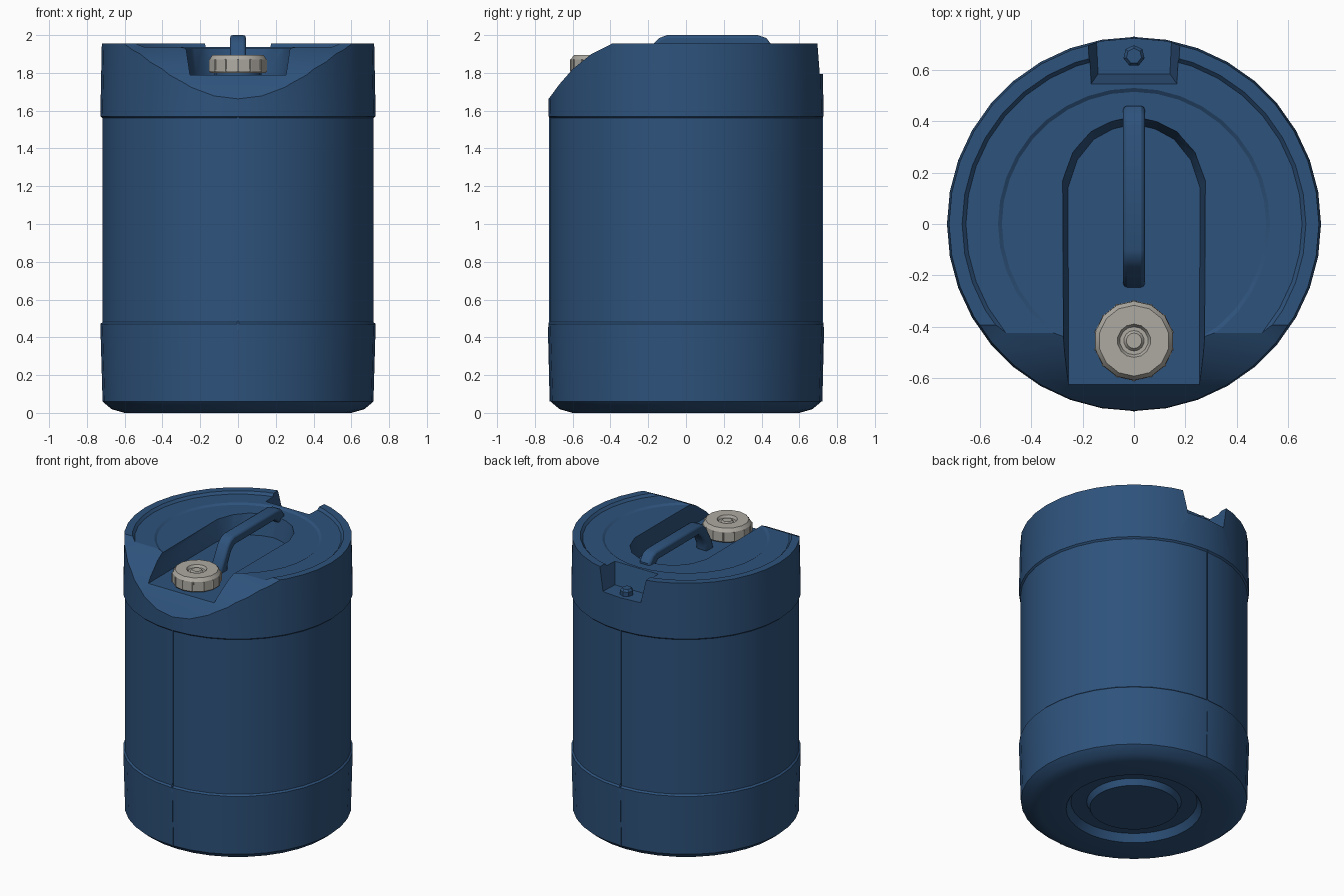
import bpy, bmesh, math

if "Cube" in bpy.data.objects:
    bpy.data.objects.remove(bpy.data.objects["Cube"])


def material(name, rgb):
    m = bpy.data.materials.new(name)
    m.diffuse_color = (*rgb, 1)
    m.use_nodes = True
    m.node_tree.nodes["Principled BSDF"].inputs["Base Color"].default_value = m.diffuse_color
    return m


BLUE = material("blue_plastic", (0.027, 0.085, 0.2))
GREY = material("cap_plastic", (0.42, 0.40, 0.36))


def finish(name, bm, mat, angle=None):
    bmesh.ops.recalc_face_normals(bm, faces=bm.faces)
    me = bpy.data.meshes.new(name)
    bm.to_mesh(me)
    bm.free()
    ob = bpy.data.objects.new(name, me)
    bpy.context.collection.objects.link(ob)
    me.materials.append(mat)
    if angle:
        smooth(ob, angle)
    return ob


def smooth(ob, angle):
    bpy.ops.object.select_all(action='DESELECT')
    ob.select_set(True)
    bpy.context.view_layer.objects.active = ob
    bpy.ops.object.shade_smooth_by_angle(angle=math.radians(angle))


def lathe(name, profile, n, mat, centre=(0, 0), angle=None):
    """Closed solid of revolution; profile is (radius, z), starting and ending on the axis."""
    bm = bmesh.new()
    rings = []
    for r, z in profile:
        count = n if r > 0 else 1
        rings.append([bm.verts.new((centre[0] + r * math.sin(2 * math.pi * i / n),
                                    centre[1] + r * math.cos(2 * math.pi * i / n), z))
                      for i in range(count)])
    for a, b in zip(rings, rings[1:]):
        for i in range(n):
            j = (i + 1) % n
            quad = [a[i % len(a)], a[j % len(a)], b[j % len(b)], b[i % len(b)]]
            bm.faces.new(list(dict.fromkeys(quad)))
    return finish(name, bm, mat, angle)


def loft(name, loop_a, loop_b, mat):
    """Solid between two matching 3D loops."""
    bm = bmesh.new()
    a = [bm.verts.new(p) for p in loop_a]
    b = [bm.verts.new(p) for p in loop_b]
    bm.faces.new(a)
    bm.faces.new(b)
    for i in range(len(a)):
        j = (i + 1) % len(a)
        bm.faces.new((a[i], a[j], b[j], b[i]))
    return finish(name, bm, mat)


def side_prism(name, yz, half, mat):
    return loft(name, [(-half, y, z) for y, z in yz], [(half, y, z) for y, z in yz], mat)


def cut(ob, cutter):
    mod = ob.modifiers.new("cut", 'BOOLEAN')
    mod.operation, mod.solver, mod.object = 'DIFFERENCE', 'EXACT', cutter
    bpy.ops.object.select_all(action='DESELECT')
    bpy.context.view_layer.objects.active = ob
    ob.select_set(True)
    bpy.ops.object.modifier_apply(modifier=mod.name)
    bpy.data.objects.remove(cutter)


# Drum body: grooved base, two raised bands, rim and stepped lid
body = lathe("drum_body", [
    (0, 0.01), (0.28, 0.01), (0.30, 0.05), (0.40, 0.05), (0.43, 0.0), (0.60, 0.0),
    (0.67, 0.02), (0.717, 0.06), (0.729, 0.47), (0.718, 0.48), (0.718, 1.56),
    (0.729, 1.57), (0.721, 1.955), (0.67, 1.955), (0.655, 1.938), (0.53, 1.938),
    (0.515, 1.928), (0, 1.928)], 36, BLUE)

# Sloped front shoulder
cut(body, side_prism("shoulder_cutter", [
    (-0.36, 1.98), (-0.40, 1.95), (-0.50, 1.90), (-0.60, 1.82), (-0.67, 1.74),
    (-0.74, 1.645), (-0.95, 1.645), (-0.95, 2.2), (-0.36, 2.2)], 1, BLUE))

# Handle channel with an arched back end
half = [(0.275, -0.9), (0.28, 0.17), (0.24, 0.28), (0.17, 0.36), (0.09, 0.40)]
arch = half + [(0, 0.42)] + [(-x, y) for x, y in reversed(half)]
cut(body, loft("channel_cutter",
               [(x * 0.92, y - 0.03, 1.79) for x, y in arch],
               [(x * 1.02, y + 0.01, 1.98) for x, y in arch], BLUE))

# Rear vent notch
cut(body, loft("notch_cutter",
               [(-0.14, 0.585, 1.795), (0.14, 0.585, 1.795), (0.155, 0.9, 1.795), (-0.155, 0.9, 1.795)],
               [(-0.175, 0.535, 1.98), (0.175, 0.535, 1.98), (0.195, 0.9, 1.98), (-0.195, 0.9, 1.98)], BLUE))
smooth(body, 25)

# Carry handle
handle = side_prism("carry_handle", [
    (-0.25, 1.78), (-0.235, 1.84), (-0.17, 1.955), (-0.14, 1.985), (-0.10, 2.0), (0.38, 2.0),
    (0.425, 1.985), (0.46, 1.94), (0.46, 1.90), (0.40, 1.90), (0.36, 1.935), (-0.09, 1.935),
    (-0.13, 1.90), (-0.165, 1.83), (-0.17, 1.78)], 0.042, BLUE)
bev = handle.modifiers.new("bevel", 'BEVEL')
bev.width, bev.segments, bev.limit_method = 0.014, 2, 'ANGLE'
bev.angle_limit = math.radians(60)
smooth(handle, 35)

# Front and rear mould seams
for name, s in (("front_seam", -1), ("rear_seam", 1)):
    side_prism(name, [(s * 0.70, 0.06), (s * 0.722, 0.06), (s * 0.731, 0.44),
                      (s * 0.724, 0.50), (s * 0.724, 1.57), (s * 0.70, 1.57)], 0.004, BLUE)

# Spout neck, screw cap with a recessed centre, and cap grips
C = (0, -0.455)
lathe("spout_neck", [(0, 1.78), (0.125, 1.78), (0.125, 1.83), (0, 1.83)], 16, BLUE, C, 30)
lathe("screw_cap", [(0, 1.80), (0.15, 1.80), (0.156, 1.81), (0.154, 1.872), (0.138, 1.895),
                    (0.065, 1.895), (0.055, 1.878), (0.04, 1.878), (0.03, 1.89), (0, 1.89)],
      14, GREY, C, 25)
for i in range(14):
    a = 2 * math.pi * i / 14
    p = (C[0] + 0.153 * math.sin(a), C[1] + 0.153 * math.cos(a))
    lathe(f"cap_grip_{i + 1}", [(0, 1.808), (0.006, 1.808), (0.006, 1.87), (0, 1.874)], 6, GREY, p)

# Small rear vent plug
lathe("vent_plug", [(0, 1.785), (0.042, 1.785), (0.042, 1.825), (0.03, 1.84), (0, 1.84)],
      7, BLUE, (0, 0.655))
